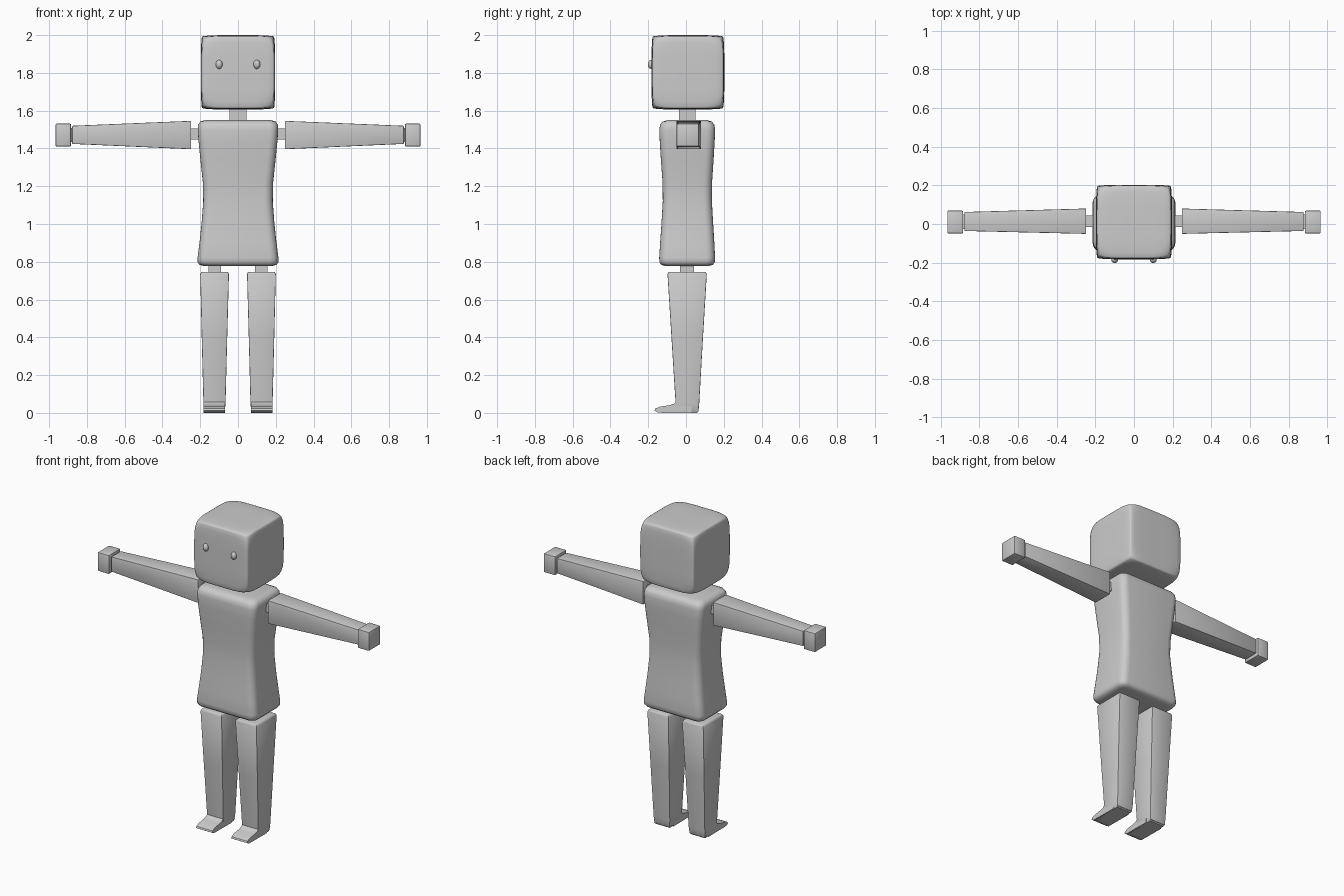
import bpy, bmesh, math
from mathutils import Vector

if "Cube" in bpy.data.objects:
    bpy.data.objects.remove(bpy.data.objects["Cube"])

grey = bpy.data.materials.new("light grey")
grey.diffuse_color = (0.6, 0.6, 0.6, 1)
grey.use_nodes = True
grey.node_tree.nodes["Principled BSDF"].inputs["Base Color"].default_value = grey.diffuse_color


def finish(name, bm, angle=35, bevel=0.0):
    bmesh.ops.recalc_face_normals(bm, faces=bm.faces)
    if bevel:
        edges = [e for e in bm.edges if e.calc_face_angle(0) > 0.6]
        bmesh.ops.bevel(bm, geom=edges, offset=bevel, segments=2, profile=0.5, affect='EDGES')
    mesh = bpy.data.meshes.new(name)
    bm.to_mesh(mesh)
    bm.free()
    mesh.materials.append(grey)
    ob = bpy.data.objects.new(name, mesh)
    bpy.context.collection.objects.link(ob)
    bpy.ops.object.select_all(action='DESELECT')
    ob.select_set(True)
    bpy.context.view_layer.objects.active = ob
    bpy.ops.object.shade_smooth_by_angle(angle=math.radians(angle))
    return ob


def loft(name, rings, angle=35, bevel=0.0):
    """Skin a list of equal-length point rings and cap both ends."""
    bm = bmesh.new()
    vs = [[bm.verts.new(p) for p in r] for r in rings]
    n = len(vs[0])
    for a, b in zip(vs, vs[1:]):
        for i in range(n):
            j = (i + 1) % n
            bm.faces.new((a[i], a[j], b[j], b[i]))
    bm.faces.new(vs[0])
    bm.faces.new(vs[-1])
    return finish(name, bm, angle, bevel)


def rect_z(z, x0, x1, y0, y1):
    return [(x0, y0, z), (x1, y0, z), (x1, y1, z), (x0, y1, z)]


def rect_x(x, y0, y1, z0, z1):
    return [(x, y0, z0), (x, y1, z0), (x, y1, z1), (x, y0, z1)]


def round_rect(z, hx, y0, y1, r):
    cy, hy = (y0 + y1) / 2, (y1 - y0) / 2
    pts = []
    for k, (sx, sy) in enumerate([(1, 1), (-1, 1), (-1, -1), (1, -1)]):
        for i in range(6):
            a = math.radians(90 * k + 18 * i)
            pts.append((sx * (hx - r) + r * math.cos(a),
                        cy + sy * (hy - r) + r * math.sin(a), z))
    return pts


# head: softly bulging cube
bm = bmesh.new()
bmesh.ops.create_cube(bm, size=2)
bmesh.ops.subdivide_edges(bm, edges=bm.edges[:], cuts=11, use_grid_fill=True)
for v in bm.verts:
    x, y, z = v.co
    f = lambda a, b: 1 - 0.03 * (a ** 4 + b ** 4) - 0.035 * (a * b) ** 8
    v.co = Vector((0.197 * x * f(y, z), 0.01 + 0.193 * y * f(x, z), 1.803 + 0.197 * z * f(x, y)))
finish("head", bm, 45, 0.008)

# torso: waisted body with rounded corners and rims
body = [(0.778, 0.180, -0.110, 0.120, 0.03), (0.783, 0.203, -0.130, 0.142, 0.04),
        (0.797, 0.214, -0.140, 0.152, 0.045), (0.82, 0.214, -0.142, 0.154, 0.045),
        (0.90, 0.204, -0.137, 0.150, 0.045), (1.00, 0.193, -0.130, 0.144, 0.045),
        (1.12, 0.184, -0.123, 0.137, 0.045), (1.22, 0.186, -0.124, 0.138, 0.045),
        (1.34, 0.199, -0.133, 0.146, 0.045), (1.44, 0.209, -0.139, 0.152, 0.045),
        (1.50, 0.213, -0.141, 0.154, 0.045), (1.525, 0.211, -0.137, 0.150, 0.045),
        (1.542, 0.200, -0.124, 0.138, 0.04), (1.55, 0.175, -0.095, 0.110, 0.03)]
loft("torso", [round_rect(*b) for b in body], 50)

# neck
loft("neck", [rect_z(z, -0.045, 0.045, -0.038, 0.05) for z in (1.53, 1.63)])

for s, side in ((-1, "left"), (1, "right")):
    # eye
    bm = bmesh.new()
    bmesh.ops.create_uvsphere(bm, u_segments=16, v_segments=10, radius=1)
    for v in bm.verts:
        v.co = Vector((s * 0.1 + 0.018 * v.co.x, -0.184 + 0.018 * v.co.y, 1.845 + 0.024 * v.co.z))
    finish(side + "_eye", bm, 60)

    # arm, hand and their joints
    loft(side + "_shoulder_joint", [rect_x(s * x, -0.015, 0.045, 1.448, 1.505) for x in (0.18, 0.27)])
    loft(side + "_arm", [rect_x(s * 0.248, -0.051, 0.08, 1.396, 1.546),
                         rect_x(s * 0.878, -0.036, 0.062, 1.424, 1.52)], bevel=0.004)
    loft(side + "_wrist_joint", [rect_x(s * x, -0.025, 0.05, 1.435, 1.508) for x in (0.87, 0.895)])
    loft(side + "_hand", [rect_x(s * x, -0.049, 0.069, 1.41, 1.531) for x in (0.884, 0.966)], bevel=0.006)

    # hip joint
    loft(side + "_hip_joint", [rect_z(z, s * 0.122 - 0.033, s * 0.122 + 0.033, -0.033, 0.042)
                               for z in (0.73, 0.80)])

    # leg tapering down to the heel
    loft(side + "_leg", [rect_z(0.006, s * 0.07, s * 0.18, -0.05, 0.066),
                         rect_z(0.05, s * 0.066, s * 0.183, -0.055, 0.070),
                         rect_z(0.40, s * 0.057, s * 0.192, -0.077, 0.090),
                         rect_z(0.735, s * 0.048, s * 0.2, -0.098, 0.110),
                         rect_z(0.747, s * 0.054, s * 0.194, -0.092, 0.104)], bevel=0.004)

    # foot: side outline with a low rounded toe
    outline = [(0.03, 0.0), (-0.15, 0.002), (-0.167, 0.012), (-0.163, 0.022),
               (-0.14, 0.033), (-0.09, 0.04), (-0.065, 0.048), (-0.05, 0.062), (0.03, 0.062)]
    loft(side + "_foot", [[(s * x, y, z) for y, z in outline] for x in (0.068, 0.182)], 40)

    # sole
    loft(side + "_sole", [rect_z(0.0, s * 0.074, s * 0.176, -0.13, 0.058),
                          rect_z(0.012, s * 0.069, s * 0.181, -0.13, 0.067)], 40)
